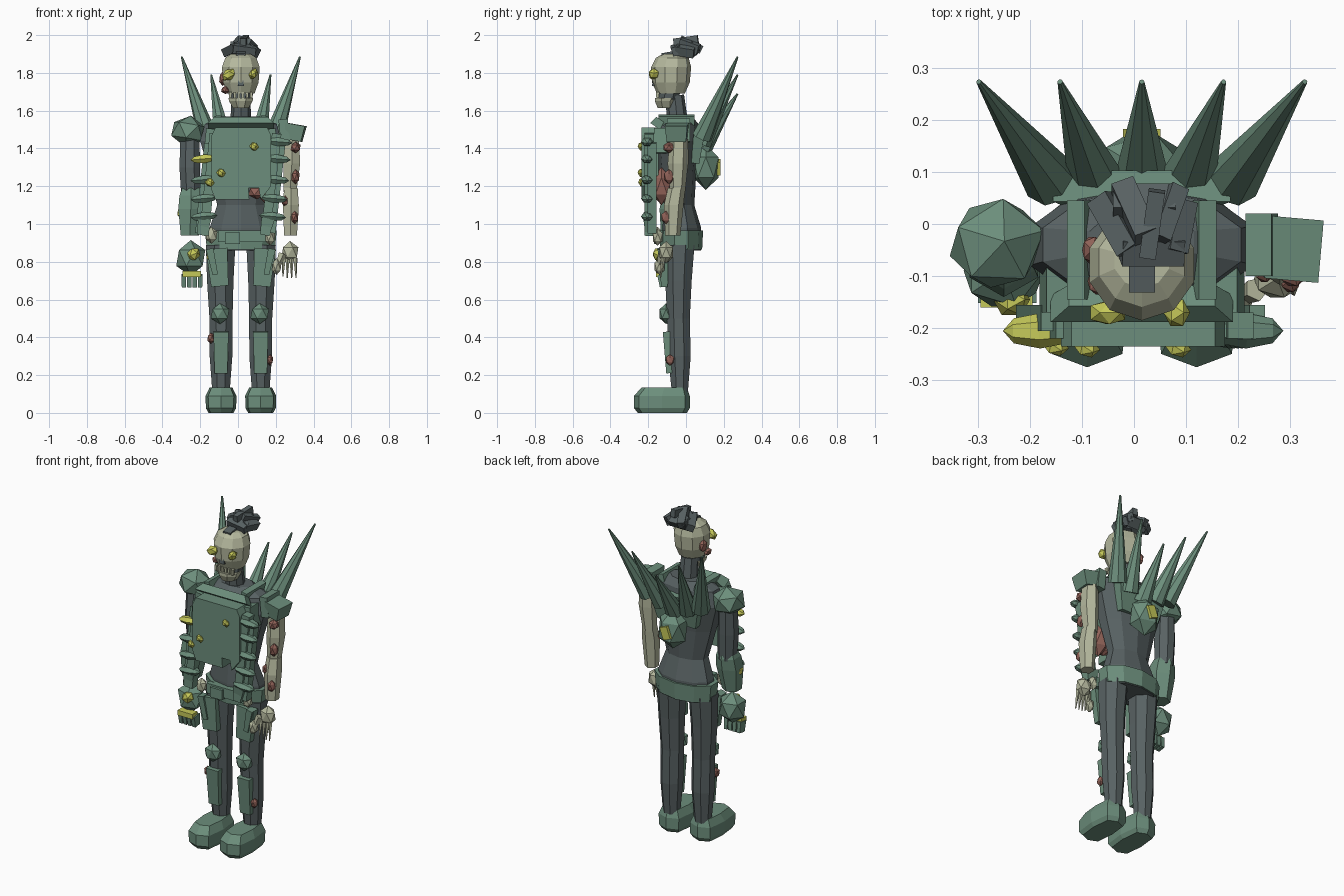
import bpy, bmesh, math
from mathutils import Matrix, Vector, Euler


def colour(name, rgb):
    m = bpy.data.materials.new(name)
    m.diffuse_color = (*rgb, 1)
    return m


GREEN = colour("armour green", (0.15, 0.27, 0.2))
DARK = colour("dark cloth", (0.098, 0.122, 0.125))
BONE = colour("pale bone", (0.46, 0.48, 0.34))
YELLOW = colour("sickly yellow", (0.56, 0.58, 0.1))
RED = colour("raw flesh", (0.29, 0.125, 0.1))
CX = 0.015  # body centre line


def finish(bm, name, mat):
    bmesh.ops.recalc_face_normals(bm, faces=bm.faces)
    me = bpy.data.meshes.new(name)
    bm.to_mesh(me)
    bm.free()
    me.materials.append(mat)
    ob = bpy.data.objects.new(name, me)
    bpy.context.collection.objects.link(ob)
    return ob


def place(c, size, rot=(0, 0, 0)):
    return Matrix.LocRotScale(Vector(c), Euler([math.radians(a) for a in rot]), Vector(size))


def box(name, mat, c, size, rot=(0, 0, 0), taper=1.0):
    """Box whose lower end is scaled by taper."""
    bm = bmesh.new()
    bmesh.ops.create_cube(bm, size=1)
    for v in bm.verts:
        if v.co.z < 0:
            v.co.x *= taper
            v.co.y *= taper
    bm.transform(place(c, size, rot))
    return finish(bm, name, mat)


def gem(name, mat, c, radii, rot=(0, 0, 0)):
    bm = bmesh.new()
    bmesh.ops.create_icosphere(bm, subdivisions=1, radius=1, matrix=place(c, radii, rot))
    return finish(bm, name, mat)


def bar(name, mat, p0, p1, r0, r1, n=8):
    a, b = Vector(p0), Vector(p1)
    m = Matrix.Translation((a + b) / 2) @ (b - a).to_track_quat('Z', 'Y').to_matrix().to_4x4()
    bm = bmesh.new()
    bmesh.ops.create_cone(bm, cap_ends=True, segments=n, radius1=r0, radius2=r1,
                          depth=(b - a).length, matrix=m)
    return finish(bm, name, mat)


def loft(name, mat, rings, n=8, phase=0.5, power=1.0):
    """Rings of (z, x centre, x radius, y front, y back)."""
    bm = bmesh.new()
    loops = []
    for z, x, rx, y0, y1 in rings:
        loop = []
        for i in range(n):
            a = 2 * math.pi * (i + phase) / n
            k = 1 / math.cos(math.pi / n) if phase else 1
            c, s = [math.copysign(abs(t) ** power if abs(t) > 1e-6 else 0, t)
                    for t in (math.cos(a), math.sin(a))]
            loop.append(bm.verts.new((x + rx * k * c, (y0 + y1) / 2 + (y1 - y0) / 2 * k * s, z)))
        loops.append(loop)
    for a, b in zip(loops, loops[1:]):
        for i in range(n):
            bm.faces.new((a[i], a[(i + 1) % n], b[(i + 1) % n], b[i]))
    bm.faces.new(loops[0])
    bm.faces.new(loops[-1])
    return finish(bm, name, mat)


def plate(name, mat, outline, y0, y1):
    """Front-facing xz outline given a thickness along y."""
    bm = bmesh.new()
    f = bm.faces.new([bm.verts.new((x, y0, z)) for x, z in outline])
    ext = bmesh.ops.extrude_face_region(bm, geom=[f])
    for v in ext["geom"]:
        if isinstance(v, bmesh.types.BMVert):
            v.co.y = y1
    return finish(bm, name, mat)


# torso, belt and neck
loft("torso", DARK, [(0.86, CX, 0.165, -0.12, 0.075), (0.98, CX, 0.165, -0.12, 0.075),
                     (1.10, CX, 0.125, -0.11, 0.04), (1.28, CX, 0.17, -0.14, 0.05),
                     (1.44, CX, 0.215, -0.155, 0.07), (1.53, CX, 0.19, -0.14, 0.06),
                     (1.57, CX, 0.10, -0.10, 0.03)], 10)
loft("belt", GREEN, [(0.865, CX, 0.18, -0.13, 0.08), (0.965, CX, 0.19, -0.135, 0.085)], 10)
box("belt_front", GREEN, (0.03, -0.14, 0.935), (0.27, 0.03, 0.06))
box("belt_buckle", GREEN, (-0.03, -0.155, 0.925), (0.08, 0.03, 0.06))
gem("belt_skull_left", BONE, (-0.14, -0.15, 0.94), (0.035, 0.03, 0.045))
gem("belt_skull_right", BONE, (0.17, -0.15, 0.93), (0.03, 0.03, 0.045))
bar("neck", DARK, (CX, -0.045, 1.54), (CX, -0.06, 1.68), 0.055, 0.05)

# chest armour with a broken lower corner, collar and straps
plate("chest_plate", GREEN, [(-0.12, 1.51), (0.155, 1.51), (0.175, 1.47), (0.175, 1.20),
                             (0.12, 1.13), (0.11, 1.19), (0.055, 1.19), (0.06, 1.13),
                             (-0.12, 1.13), (-0.14, 1.18), (-0.14, 1.47)], -0.235, -0.145)
box("collar", GREEN, (CX, -0.15, 1.535), (0.28, 0.05, 0.045), (-35, 0, 0), 1.25)
for s in (-1, 1):
    box("shoulder_strap", GREEN, (CX + s * 0.12, -0.05, 1.55), (0.035, 0.19, 0.05), (0, s * 15, 0))
    box("side_strap", GREEN, (CX + s * 0.165, -0.12, 1.44), (0.05, 0.10, 0.13), (0, s * -6, 0))
for c in ((0.085, -0.238, 1.41), (-0.09, -0.238, 1.27), (-0.15, -0.235, 1.22)):
    gem("chest_pustule", YELLOW, c, (0.026, 0.018, 0.024), (20, 30, 0))
gem("torn_side", RED, (0.15, -0.13, 1.20), (0.055, 0.06, 0.10))
gem("torn_belly", RED, (0.10, -0.145, 1.17), (0.05, 0.04, 0.04))

# outer rib columns
for side, top, low in ((-1, -0.125, -0.18), (1, 0.205, 0.145)):
    box("rib_column", GREEN, ((top + low) / 2, -0.195, 1.21), (0.05, 0.05, 0.54),
        (0, math.degrees(math.atan2(top - low, 0.54)), 0))
    box("rib_column_outer", GREEN, ((top + low) / 2 + side * 0.035, -0.18, 1.19), (0.03, 0.05, 0.48),
        (0, math.degrees(math.atan2(top - low, 0.54)), 0))
    for i in range(5):
        z = (1.435, 1.345, 1.235, 1.135, 1.04)[i]
        if side < 0 and i == 0:
            continue
        mat = YELLOW if side < 0 and i == 1 else GREEN
        x = -0.18 if side < 0 else 0.215 - 0.008 * i
        bm = bmesh.new()
        bmesh.ops.create_uvsphere(bm, u_segments=6, v_segments=4, radius=1,
                                  matrix=place((x, -0.205, z), (0.026, 0.034, 0.072), (0, 90 + side * 5, 0)))
        finish(bm, "rib_spike", mat)
    box("rib_foot", GREEN, (low + side * 0.005, -0.19, 0.985), (0.07, 0.07, 0.09), (0, 12, 0), 0.7)

# back plate, hump and fan of spikes
box("back_plate", GREEN, (CX, 0.06, 1.41), (0.34, 0.06, 0.18), (-8, 0, 0), 0.75)
gem("back_hump", GREEN, (CX, 0.105, 1.30), (0.095, 0.08, 0.12))
box("hump_eye", YELLOW, (CX, 0.165, 1.30), (0.05, 0.035, 0.075), (0, 20, 0))
for bx, tx, tz, bz in ((0, 0, 1.69, 1.40), (0.09, 0.157, 1.79, 1.43), (0.175, 0.313, 1.885, 1.46)):
    for s in ((1,) if bx == 0 else (-1, 1)):
        bar("back_spike", GREEN, (CX + s * bx, 0.085, bz), (CX + s * tx, 0.273, tz), 0.054, 0.005)

# head, jaw, teeth and eyes
loft("skull", BONE, [(1.69, CX, 0.072, -0.15, -0.01), (1.75, CX, 0.094, -0.175, 0.015),
                     (1.83, CX, 0.100, -0.18, 0.022), (1.88, CX, 0.082, -0.155, 0.01),
                     (1.90, CX, 0.052, -0.12, -0.02)], 10)
loft("jaw", BONE, [(1.615, CX, 0.042, -0.15, -0.06), (1.65, CX, 0.062, -0.165, -0.05),
                   (1.668, CX, 0.066, -0.165, -0.04)])
loft("mouth_hollow", DARK, [(1.66, CX, 0.06, -0.145, -0.04), (1.70, CX, 0.066, -0.145, -0.03)])
for i in range(6):
    box("tooth", BONE, (CX - 0.055 + i * 0.022, -0.15, 1.683), (0.015, 0.018, 0.034), (0, 0, 0), 0.8)
box("nose_hollow", DARK, (CX, -0.168, 1.745), (0.026, 0.018, 0.03), (0, 0, 0), 1.3)
gem("eye_left", YELLOW, (-0.05, -0.17, 1.79), (0.042, 0.026, 0.03), (0, -30, 0))
gem("eye_right", YELLOW, (0.082, -0.17, 1.795), (0.024, 0.03, 0.032), (0, 25, 0))
gem("cheek_wound", RED, (-0.066, -0.11, 1.71), (0.026, 0.03, 0.022))
gem("temple_wound", RED, (-0.08, -0.05, 1.77), (0.022, 0.03, 0.04))

# hair blocks
for c, size, rot in (((-0.035, 0.0, 1.925), (0.045, 0.12, 0.045), (-15, -20, 35)),
                     ((0.0, 0.025, 1.95), (0.045, 0.12, 0.045), (-25, 10, 20)),
                     ((0.035, 0.0, 1.968), (0.032, 0.13, 0.045), (8, 0, -8)),
                     ((0.065, 0.02, 1.945), (0.035, 0.11, 0.045), (-20, 15, -25)),
                     ((0.085, -0.005, 1.915), (0.04, 0.10, 0.05), (-10, 25, -15)),
                     ((0.02, 0.035, 1.925), (0.12, 0.06, 0.06), (-40, 0, 0)),
                     ((0.035, -0.05, 1.925), (0.12, 0.05, 0.045), (20, 8, 0)),
                     ((CX, -0.095, 1.90), (0.05, 0.07, 0.02), (10, 0, 0))):
    box("hair_block", DARK, c, size, rot)

# armoured left arm
gem("left_shoulder", GREEN, (-0.263, -0.037, 1.49), (0.099, 0.093, 0.085), (0, 10, 15))
loft("left_upper_arm", DARK, [(1.14, -0.25, 0.05, -0.09, 0.01), (1.30, -0.255, 0.055, -0.10, 0.015),
                              (1.46, -0.255, 0.05, -0.09, 0.015)])
loft("left_forearm", GREEN, [(0.94, -0.255, 0.048, -0.125, -0.03), (1.08, -0.25, 0.066, -0.13, -0.0),
                             (1.15, -0.25, 0.06, -0.115, 0.01), (1.19, -0.25, 0.045, -0.09, 0.0)], 6)
gem("forearm_boil", YELLOW, (-0.305, -0.08, 1.06), (0.018, 0.025, 0.03))
gem("left_fist", GREEN, (-0.25, -0.09, 0.82), (0.086, 0.08, 0.095))
gem("fist_boil", YELLOW, (-0.235, -0.145, 0.84), (0.035, 0.035, 0.04), (0, 40, 0))
box("fist_band", YELLOW, (-0.245, -0.135, 0.735), (0.10, 0.05, 0.03))
for i in range(4):
    box("left_finger", GREEN, (-0.287 + i * 0.029, -0.12, 0.70), (0.025, 0.055, 0.065), (8, 0, 0), 0.85)

# skeletal right arm
box("right_shoulder_plate", GREEN, (0.30, -0.048, 1.485), (0.105, 0.12, 0.085), (0, 10, -5), 0.85)
box("right_shoulder_fin", GREEN, (0.245, -0.04, 1.495), (0.05, 0.12, 0.12), (0, -6, 0))
loft("right_upper_arm", BONE, [(1.17, 0.275, 0.034, -0.08, -0.01), (1.32, 0.285, 0.044, -0.09, 0.005),
                               (1.45, 0.285, 0.038, -0.08, 0.005)], 6)
loft("right_forearm", BONE, [(0.94, 0.278, 0.034, -0.105, -0.035), (1.10, 0.28, 0.042, -0.11, -0.02),
                             (1.19, 0.28, 0.036, -0.09, -0.01)], 6)
for c, r in (((0.305, -0.09, 1.405), (0.03, 0.034, 0.03)), ((0.305, -0.09, 1.25), (0.024, 0.03, 0.04)),
             ((0.30, -0.105, 1.035), (0.022, 0.03, 0.035)), ((0.25, -0.09, 1.12), (0.02, 0.025, 0.03))):
    gem("arm_wound", RED, c, r)
gem("right_palm", BONE, (0.275, -0.105, 0.85), (0.05, 0.042, 0.06))
for i in range(4):
    bar("right_finger", BONE, (0.243 + i * 0.02, -0.12, 0.82), (0.238 + i * 0.023, -0.135, 0.715 + 0.008 * (i == 0)),
        0.012, 0.003, 5)
bar("right_thumb", BONE, (0.235, -0.125, 0.84), (0.195, -0.15, 0.74), 0.024, 0.008, 5)
gem("hip_charm", BONE, (0.205, -0.14, 0.775), (0.028, 0.03, 0.045))

# legs with armour, and boots
for s in (-1, 1):
    x = CX + s * 0.105
    loft("leg", DARK, [(0.11, x, 0.046, -0.075, 0.01), (0.30, x, 0.06, -0.095, 0.025),
                       (0.50, x, 0.061, -0.1, 0.02), (0.70, x + s * 0.004, 0.07, -0.11, 0.03),
                       (0.89, x + s * 0.002, 0.078, -0.115, 0.045)])
    box("thigh_plate", GREEN, (x + s * 0.015, -0.115, 0.77), (0.115, 0.045, 0.2), (0, s * 5, 0), 0.8)
    box("thigh_trim", GREEN, (x + s * 0.045, -0.125, 0.80), (0.04, 0.05, 0.14), (0, s * 12, 0), 0.7)
    gem("knee_guard", GREEN, (x - 0.005, -0.105, 0.525), (0.055, 0.04, 0.055))
    box("shin_plate", GREEN, (x, -0.095, 0.32), (0.08, 0.04, 0.22), (4, 0, 0), 0.85)
    loft("boot", GREEN, [(0.0, x, 0.066, -0.255, 0.005), (0.025, x, 0.08, -0.275, 0.02),
                         (0.09, x, 0.082, -0.275, 0.02), (0.135, x, 0.06, -0.235, 0.005)],
         8, phase=0, power=0.55)
gem("left_shin_wound", RED, (-0.143, -0.085, 0.395), (0.022, 0.025, 0.03))
gem("right_shin_wound", RED, (0.17, -0.085, 0.28), (0.018, 0.025, 0.03))
gem("thigh_boil", YELLOW, (-0.15, -0.13, 0.83), (0.02, 0.02, 0.03))
